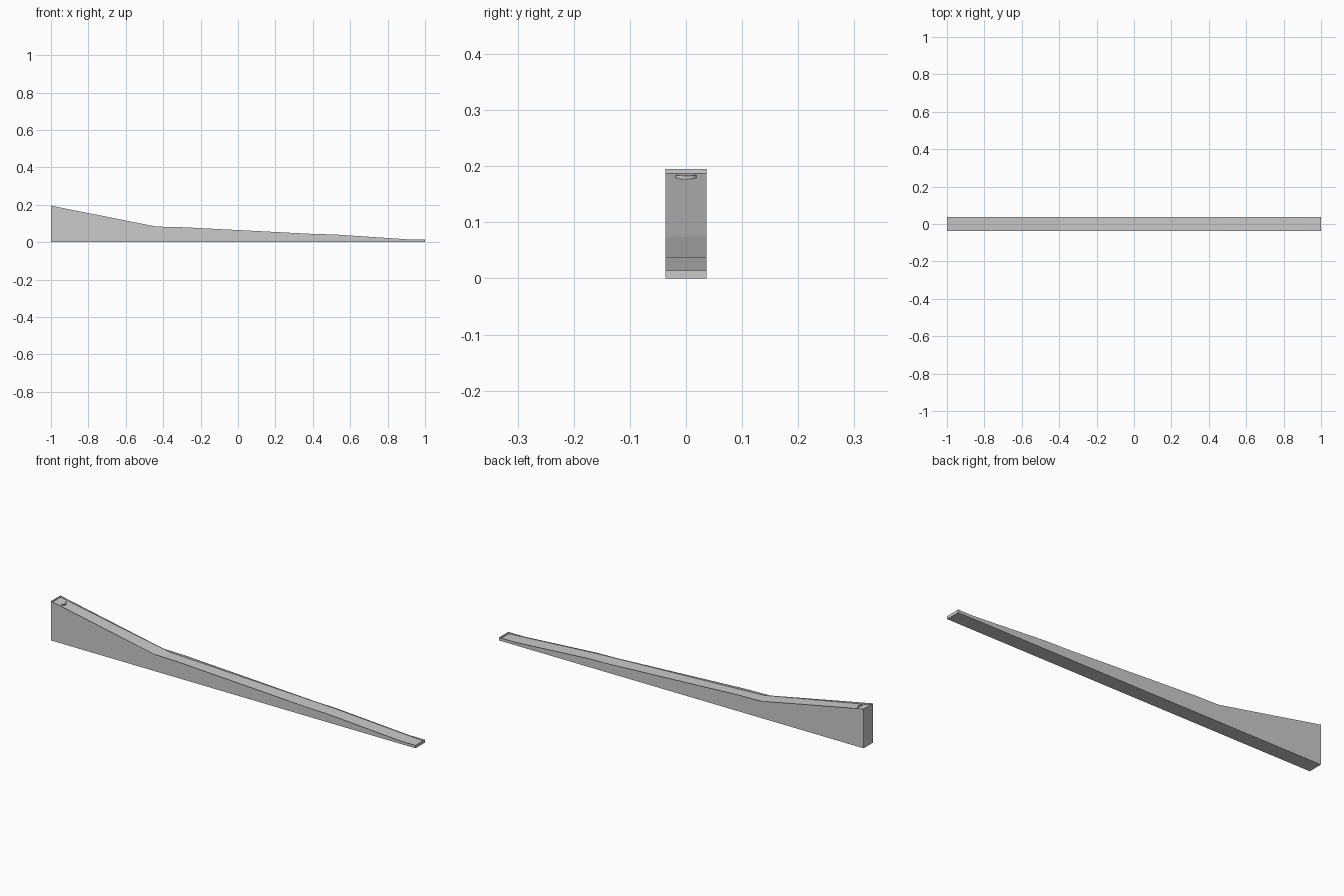
import bpy, bmesh, math
from mathutils import Vector

if "Cube" in bpy.data.objects:
    bpy.data.objects.remove(bpy.data.objects["Cube"])

W = 0.0365   # half width of the track
T = 0.001    # thickness of the thin side walls

# side profiles as (x, z)
RIM = [(-1, .195), (-.435, .083), (-.31, .0805), (.4, .044), (.515, .041), (.915, .0145), (1, .0145)]
FLOOR = [(-1 + T, .187), (-.4, .075), (.5, .038), (1 - T, .006)]


def prism(name, pts, direction):
    """Extrude a closed outline of 3D points along a direction."""
    bm = bmesh.new()
    face = bm.faces.new([bm.verts.new(p) for p in pts])
    ext = bmesh.ops.extrude_face_region(bm, geom=[face])
    moved = [g for g in ext["geom"] if isinstance(g, bmesh.types.BMVert)]
    bmesh.ops.translate(bm, verts=moved, vec=Vector(direction))
    bmesh.ops.recalc_face_normals(bm, faces=bm.faces)
    mesh = bpy.data.meshes.new(name)
    bm.to_mesh(mesh)
    bm.free()
    obj = bpy.data.objects.new(name, mesh)
    bpy.context.collection.objects.link(obj)
    return obj


# solid sloping body
outline = [(-1, 0)] + RIM + [(1, 0)]
track = prism("track_body", [(x, -W, z) for x, z in outline], (0, 2 * W, 0))

# channel sunk between the side walls and end lips
cut = FLOOR + [(1 - T, .4), (-1 + T, .4)]
cutter = prism("channel_cutter", [(x, -W + T, z) for x, z in cut], (0, 2 * (W - T), 0))
cutter.hide_render = True
mod = track.modifiers.new("channel", 'BOOLEAN')
mod.operation = 'DIFFERENCE'
mod.solver = 'EXACT'
mod.object = cutter
bpy.context.view_layer.objects.active = track
bpy.ops.object.modifier_apply(modifier=mod.name)
bpy.data.objects.remove(cutter)

# small curved stop near the high end, standing on the sloping floor
N = 12
arc = [-62 + 124 * i / N for i in range(N + 1)]


def floor_point(radius, deg):
    a = math.radians(deg)
    x, y = -.966 + radius * math.cos(a), radius * math.sin(a)
    return (x, y, .187 - (x + 1) * .1867 - .001)


ring = [floor_point(.021, a) for a in arc] + [floor_point(.0185, a) for a in reversed(arc)]
prism("start_stop", ring, (0, 0, .007))
